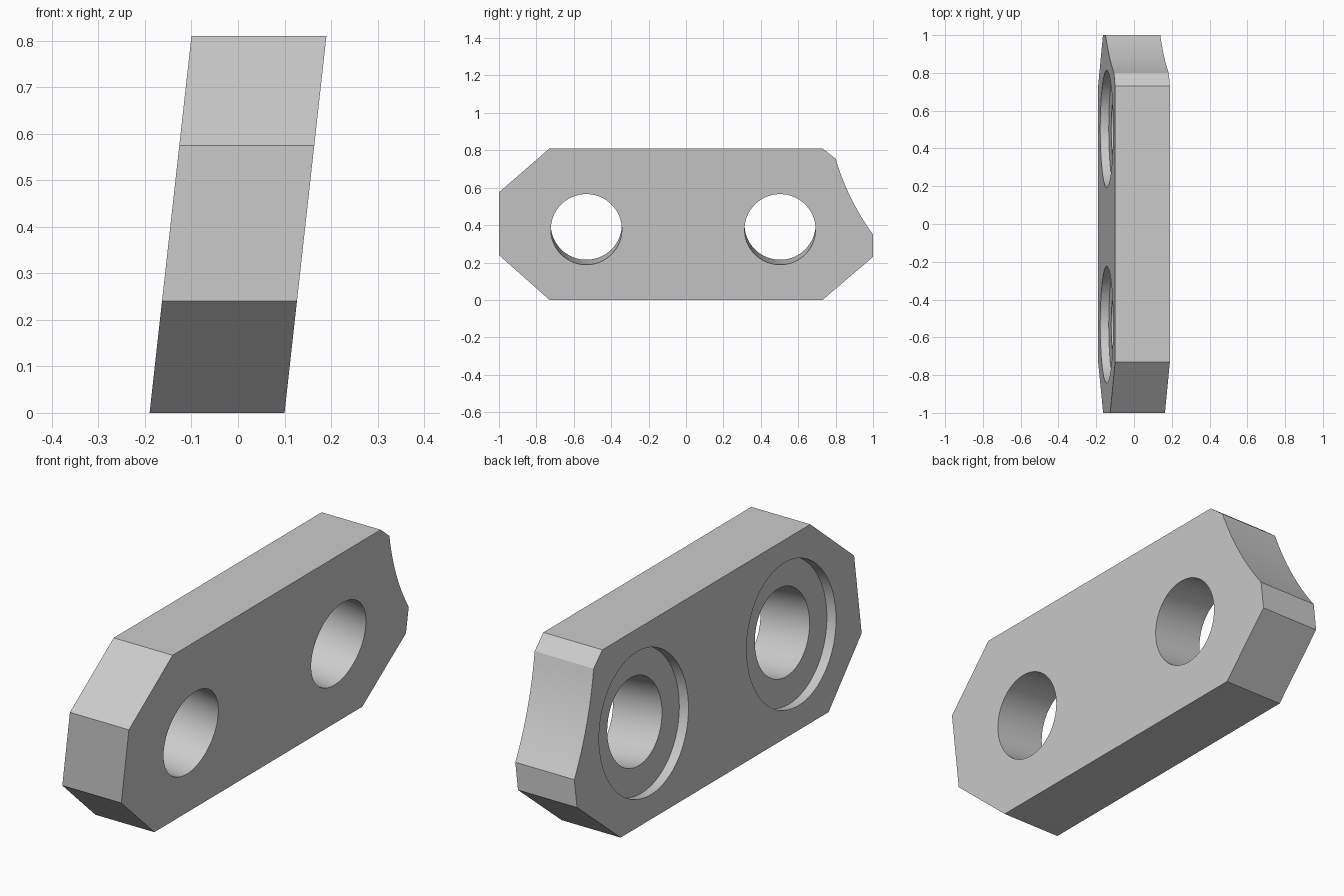
import bpy, bmesh, math
from mathutils import Vector

cube = bpy.data.objects.get("Cube")
if cube:
    bpy.data.objects.remove(cube, do_unlink=True)

HEIGHT, HALF_WIDTH, LEAN = 0.81, 0.145, 0.09
slope = LEAN / HEIGHT
axis = Vector((1, 0, -slope)).normalized()   # square to the leaning faces

grey = bpy.data.materials.new("light_grey")
grey.use_nodes = True
colour = (0.6, 0.6, 0.6, 1)
grey.diffuse_color = colour
grey.node_tree.nodes["Principled BSDF"].inputs["Base Color"].default_value = colour


def add_object(name, bm):
    bmesh.ops.recalc_face_normals(bm, faces=bm.faces)
    mesh = bpy.data.meshes.new(name)
    bm.to_mesh(mesh)
    bm.free()
    mesh.materials.append(grey)
    obj = bpy.data.objects.new(name, mesh)
    bpy.context.collection.objects.link(obj)
    return obj


def hollow_curve(start, control, end, steps):
    pts = []
    for i in range(steps + 1):
        t = i / steps
        pts.append(start * (1 - t) ** 2 + control * 2 * t * (1 - t) + end * t * t)
    return pts


def cylinder(name, centre, radius, depth):
    bm = bmesh.new()
    bmesh.ops.create_cone(bm, cap_ends=True, segments=96, radius1=radius,
                          radius2=radius, depth=depth)
    obj = add_object(name, bm)
    obj.rotation_mode = 'QUATERNION'
    obj.rotation_quaternion = axis.to_track_quat('Z', 'Y')
    obj.location = centre
    obj.hide_render = True
    return obj


# Side outline (y, z): clipped corners with one hollow-curved corner
outline = [Vector(p) for p in ((-0.73, HEIGHT), (-1, 0.575), (-1, 0.24),
                               (-0.73, 0), (0.73, 0), (1, 0.23))]
outline += hollow_curve(Vector((1, 0.35)), Vector((0.865, 0.535)),
                        Vector((0.80, 0.755)), 16)
outline.append(Vector((0.73, HEIGHT)))

# Leaning plate, extruded straight along x
bm = bmesh.new()
face = bm.faces.new([bm.verts.new((-HALF_WIDTH + slope * (z - HEIGHT / 2), y, z))
                     for y, z in outline])
ext = bmesh.ops.extrude_face_region(bm, geom=[face])
bmesh.ops.translate(bm, vec=(2 * HALF_WIDTH, 0, 0),
                    verts=[v for v in ext["geom"] if isinstance(v, bmesh.types.BMVert)])
plate = add_object("link_plate", bm)

# Two through holes, each with a shallow recess on the -x face
cutters = []
for y in (-0.533, 0.503):
    right = Vector((0.142, y, 0.377))
    left = right - axis * 0.288
    cutters.append(cylinder("hole_cutter", (right + left) / 2, 0.19, 0.6))
    cutters.append(cylinder("recess_cutter", left, 0.31, 0.09))

bpy.ops.object.select_all(action='DESELECT')
bpy.context.view_layer.objects.active = plate
plate.select_set(True)
for cutter in cutters:
    mod = plate.modifiers.new("cut", 'BOOLEAN')
    mod.operation = 'DIFFERENCE'
    mod.solver = 'EXACT'
    mod.object = cutter
    bpy.ops.object.modifier_apply(modifier=mod.name)
for cutter in cutters:
    bpy.data.objects.remove(cutter, do_unlink=True)

bpy.ops.object.shade_smooth_by_angle(angle=math.radians(25))
